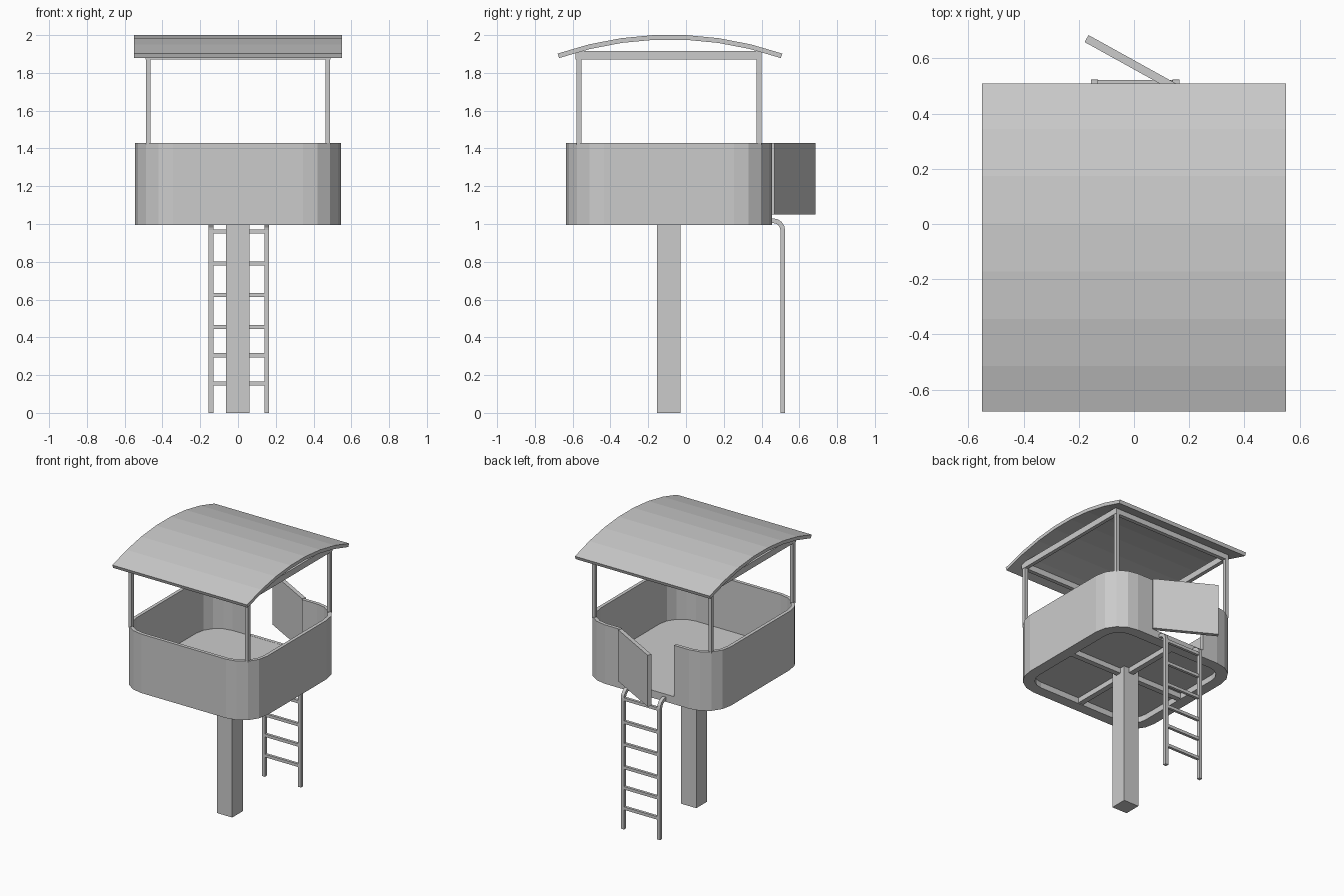
import bpy, bmesh, math
from mathutils import Vector

old = bpy.data.objects.get("Cube")
if old:
    bpy.data.objects.remove(old, do_unlink=True)

grey = bpy.data.materials.new("plain_grey")
grey.use_nodes = True
grey.diffuse_color = (0.6, 0.6, 0.6, 1)
grey.node_tree.nodes["Principled BSDF"].inputs["Base Color"].default_value = (0.6, 0.6, 0.6, 1)


def loft(name, rings):
    """Skin a closed solid through rings of equal point count."""
    bm = bmesh.new()
    loops = [[bm.verts.new(p) for p in ring] for ring in rings]
    for a, b in zip(loops, loops[1:]):
        for i in range(len(a)):
            j = (i + 1) % len(a)
            bm.faces.new((a[i], a[j], b[j], b[i]))
    bm.faces.new(loops[0])
    bm.faces.new(loops[-1])
    bmesh.ops.recalc_face_normals(bm, faces=bm.faces)
    mesh = bpy.data.meshes.new(name)
    bm.to_mesh(mesh)
    bm.free()
    mesh.materials.append(grey)
    obj = bpy.data.objects.new(name, mesh)
    bpy.context.collection.objects.link(obj)
    return obj


def box(name, x0, x1, y0, y1, z0, z1):
    return loft(name, [[(x0, y0, z), (x1, y0, z), (x1, y1, z), (x0, y1, z)] for z in (z0, z1)])


MID_Y = -0.09      # centre of the cabin
HALF = 0.545       # half width of the cabin
RADIUS = 0.2       # cabin corner radius
FLOOR = 1.05
BASE = 0.995
WALL_TOP = 1.43


def rounded_square(inset, z, steps=4):
    pts = []
    c = HALF - RADIUS
    r = RADIUS - inset
    for k, (sx, sy) in enumerate(((1, 1), (-1, 1), (-1, -1), (1, -1))):
        for s in range(steps + 1):
            a = math.radians(90) * (k + s / steps)
            pts.append((sx * c + r * math.cos(a), MID_Y + sy * c + r * math.sin(a), z))
    return pts


# Cabin: recessed underside, outer wall, rim, inner wall and floor
cabin = loft("cabin", [
    rounded_square(0.08, FLOOR - 0.012),
    rounded_square(0.08, BASE),
    rounded_square(0, BASE),
    rounded_square(0, WALL_TOP),
    rounded_square(0.025, WALL_TOP),
    rounded_square(0.025, FLOOR),
])

# Doorway cut in the back wall
cutter = box("doorway_cutter", -0.22, 0.22, 0.38, 0.6, FLOOR + 0.001, 1.6)
cutter.hide_render = True
cutter.hide_viewport = True
cutter.display_type = 'WIRE'
cut = cabin.modifiers.new("doorway", 'BOOLEAN')
cut.operation = 'DIFFERENCE'
cut.solver = 'EXACT'
cut.object = cutter

# Half-open door, hinged on the left
hinge, tip = Vector((0.22, 0.455, 0)), Vector((-0.172, 0.672, 0))
side = (tip - hinge).normalized().cross(Vector((0, 0, 1))) * 0.0145
loft("door", [[p + Vector((0, 0, z)) for p in (hinge + side, tip + side, tip - side, hinge - side)]
              for z in (FLOOR, WALL_TOP)])

# Floor beams and central post
reach = HALF - 0.07
box("floor_beam_across", -reach, reach, MID_Y - 0.02, MID_Y + 0.02, BASE + 0.005, FLOOR - 0.01)
box("floor_beam_along", -0.02, 0.02, MID_Y - reach, MID_Y + reach, BASE + 0.005, FLOOR - 0.01)
box("central_post", -0.063, 0.06, -0.153, -0.03, 0, FLOOR - 0.008)

# Roof posts and roof frame
for sx, side_name in ((-1, "right"), (1, "left")):
    x = sx * 0.476
    for y, end in ((-0.566, "front"), (0.387, "back")):
        box(f"roof_post_{end}_{side_name}", x - 0.012, x + 0.012, y - 0.013, y + 0.013, 1.42, 1.88)
    box(f"roof_rail_{side_name}", x - 0.014, x + 0.014, -0.585, 0.4, 1.87, 1.915)
for y, end in ((-0.57, "front"), (0.385, "back")):
    box(f"roof_rail_{end}", -0.476, 0.476, y - 0.015, y + 0.015, 1.87, 1.912)

# Arched roof
R, SEGMENTS, SPREAD = 1.82, 7, math.asin(0.595 / 1.82)
arc_z = 2 - R * math.cos(SPREAD / SEGMENTS)
roof = []
for i in range(SEGMENTS + 1):
    a = SPREAD * (2 * i / SEGMENTS - 1)
    roof.append([(x, -0.085 + r * math.sin(a), arc_z + r * math.cos(a))
                 for x, r in ((-0.55, R), (0.55, R), (0.55, R - 0.025), (-0.55, R - 0.025))])
loft("roof", roof)

# Ladder: bent rails and rungs
T = 0.0125
for x, side_name in ((-0.143, "right"), (0.152, "left")):
    rings = [[(x - T, 0.512 - T, 0), (x + T, 0.512 - T, 0), (x + T, 0.512 + T, 0), (x - T, 0.512 + T, 0)]]
    bend = 0.05
    for s in range(5):
        a = math.radians(90) * s / 4
        ring = []
        for dx, r in ((-T, bend - T), (T, bend - T), (T, bend + T), (-T, bend + T)):
            ring.append((x + dx, 0.512 - bend + r * math.cos(a), 0.967 + r * math.sin(a)))
        rings.append(ring)
    rings.append([(px, 0.44, pz) for px, py, pz in rings[-1]])
    loft(f"ladder_rail_{side_name}", rings)
for n, z in enumerate((0.155, 0.305, 0.455, 0.625, 0.79, 0.96)):
    box(f"ladder_rung_{n + 1}", -0.143, 0.152, 0.502, 0.522, z - 0.011, z + 0.011)
